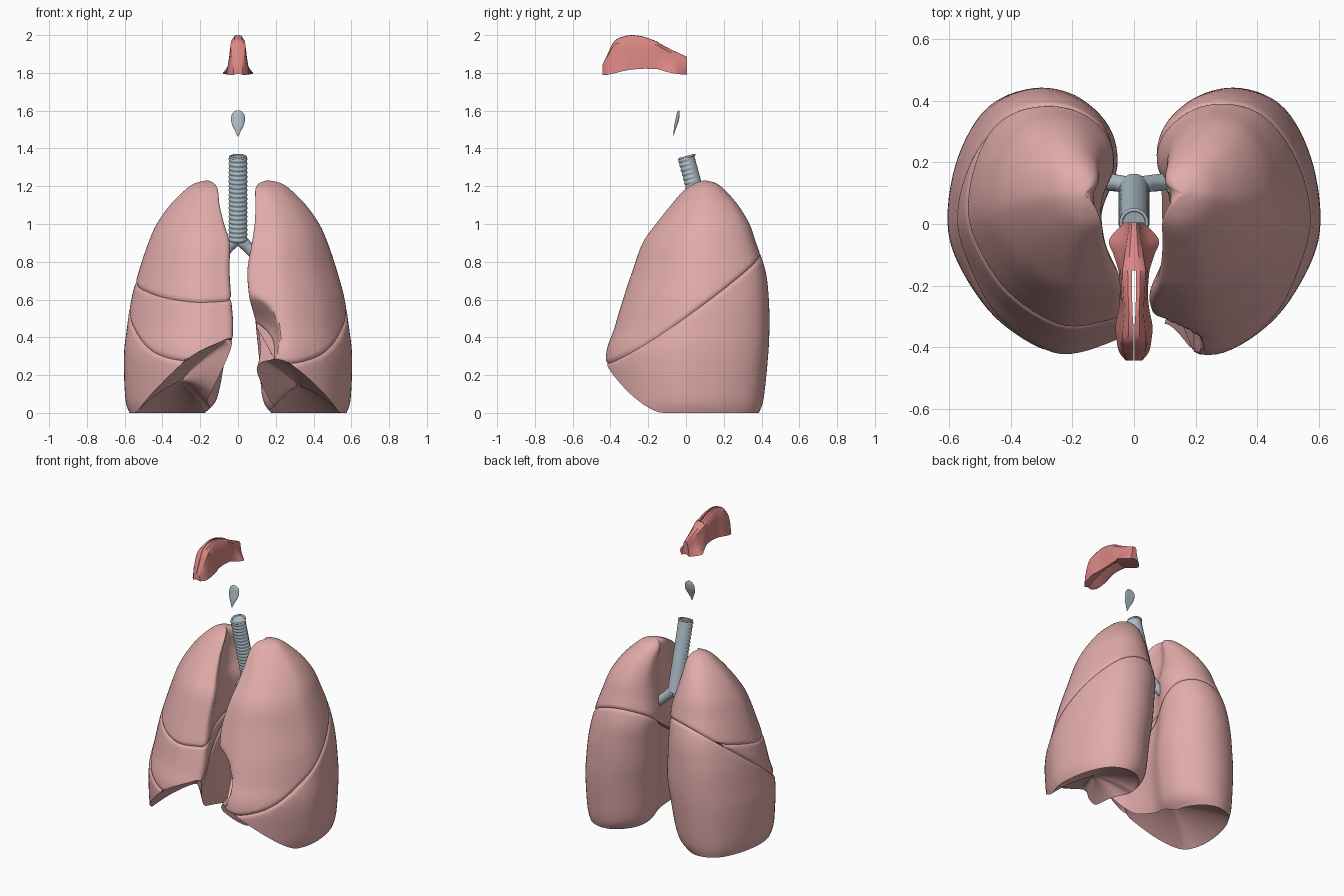
import bpy, bmesh, math
from mathutils import Vector

if "Cube" in bpy.data.objects:
    bpy.data.objects.remove(bpy.data.objects["Cube"], do_unlink=True)


def material(name, rgb):
    m = bpy.data.materials.new(name)
    m.use_nodes = True
    m.diffuse_color = (*rgb, 1)
    node = next(n for n in m.node_tree.nodes if n.type == 'BSDF_PRINCIPLED')
    node.inputs["Base Color"].default_value = (*rgb, 1)
    node.inputs["Roughness"].default_value = 0.6
    return m


PINK = material("lung pink", (0.75, 0.41, 0.40))
GREY = material("cartilage grey blue", (0.42, 0.51, 0.57))
RED = material("nasal red", (0.70, 0.24, 0.23))


def clamp(v):
    return max(0.0, min(1.0, v))


def spline(pts, t, closed=False):
    """Catmull-Rom sample of a list of tuples."""
    n, i = len(pts), math.floor(t)
    f = t - i
    pick = (lambda k: pts[k % n]) if closed else (lambda k: pts[max(0, min(n - 1, k))])
    a, b, c, d = (Vector(pick(i + k)) for k in (-1, 0, 1, 2))
    return b + 0.5 * f * (c - a + f * (2 * a - 5 * b + 4 * c - d + f * (3 * (b - c) + d - a)))


def finish(bm, name, mat, angle=40):
    bmesh.ops.recalc_face_normals(bm, faces=bm.faces)
    me = bpy.data.meshes.new(name)
    bm.to_mesh(me)
    bm.free()
    me.materials.append(mat)
    ob = bpy.data.objects.new(name, me)
    bpy.context.collection.objects.link(ob)
    bpy.ops.object.select_all(action='DESELECT')
    ob.select_set(True)
    bpy.context.view_layer.objects.active = ob
    bpy.ops.object.shade_smooth_by_angle(angle=math.radians(angle))


def loft(bm, rings):
    """Skin a list of closed rings of points and cap both ends."""
    vs = [[bm.verts.new(p) for p in r] for r in rings]
    for a, b in zip(vs, vs[1:]):
        for k in range(len(a)):
            j = (k + 1) % len(a)
            bm.faces.new((a[k], a[j], b[j], b[k]))
    bm.faces.new(vs[0])
    bm.faces.new(vs[-1])


# ---- Lungs: horizontal outline (medial 0 to lateral 1, front -1 to back 1)
OUTLINE = [(.01, -.85), (.13, -.96), (.4, -.98), (.72, -.72), (.94, -.3), (1, .05), (.94, .5),
           (.78, .86), (.54, 1), (.3, .94), (.11, .7), (.06, .38), (.15, 0), (.12, -.45)]
# height, lateral edge, front, back, medial edge of left lung, of right lung
LEVELS = [(0, .575, -.38, .385, .15, .15), (.08, .597, -.405, .41, .1, .08),
          (.3, .604, -.425, .433, .08, .035), (.45, .588, -.38, .44, .065, .02),
          (.6, .565, -.335, .437, .055, .03), (.75, .525, -.285, .42, .045, .04),
          (.9, .475, -.23, .37, .07, .04), (1, .43, -.16, .335, .085, .07),
          (1.1, .36, -.08, .275, .09, .095), (1.18, .28, -.01, .205, .09, .105),
          (1.215, .23, .045, .16, .11, .125), (1.23, .17, .09, .11, .15, .155)]
SIDES, STEPS, BASE = 84, 60, 14
SAMPLES = [spline(LEVELS, (len(LEVELS) - 1) * k / 600) for k in range(601)]


def level_at(z):
    """Section sizes at a height, by halving the sample range."""
    low, high = 0, len(SAMPLES) - 1
    while high - low > 1:
        half = (low + high) // 2
        low, high = (half, high) if SAMPLES[half][0] <= z else (low, half)
    a, b = SAMPLES[low], SAMPLES[high]
    return a.lerp(b, clamp((z - a[0]) / max(b[0] - a[0], 1e-6)))


def lung_mesh(side):
    shape = [spline(OUTLINE, len(OUTLINE) * k / SIDES, True) for k in range(SIDES)]
    rings = []
    for s in range(STEPS + 1):
        height = spline(LEVELS, (len(LEVELS) - 1) * s / STEPS)[0]
        ring = []
        for u, v in shape:
            # the lower border rises towards the front and the midline
            f = clamp((-v - .35) / .65)
            inner = clamp(1 - u) ** 2 * clamp((.5 - v) / 1.4)
            lift = .21 * f ** 1.5 + (.13 if side > 0 else .24) * inner
            z = height + lift * clamp(1 - height / .6)
            _, out, front, back, left, right = level_at(z)
            inn = left if side > 0 else right
            ring.append(Vector((inn + u * (out - inn),
                                (front + back) / 2 + v * (back - front) / 2, z)))
        rings.append(ring)
    # shallow hollow underneath
    rim = rings[0]
    mid = sum(rim, Vector()) / SIDES
    dome = []
    for k in range(1, BASE):
        s = k / BASE
        dome.append([mid + s * (p - mid) + Vector((0, 0, .07 * (1 - s * s))) for p in rim])
    rings = dome + rings
    # heart hollow in the left lung
    if side > 0:
        centre, size = Vector((.03, -.5, .42)), Vector((.2, .36, .25))
        for p in (p for r in rings for p in r):
            d = p - centre
            q = Vector((d.x / size.x, d.y / size.y, d.z / size.z)).length
            if q < 1:
                p.xy = (centre + d / max(q, .25)).xy
                p.z += d.z * (1 / max(q, .5) - 1) * .4
    bm = bmesh.new()
    loft(bm, [[Vector((p.x * side, p.y, p.z)) for p in r] for r in rings])
    bmesh.ops.recalc_face_normals(bm, faces=bm.faces)
    return bm


def lobe(name, side, cuts):
    """Keep the part of a lung behind each cutting plane, with rounded lips."""
    bm = lung_mesh(side)
    for co, no in cuts:
        no = no.normalized()
        for gap in (.02, .012, .005, 0):
            bmesh.ops.bisect_plane(bm, geom=bm.verts[:] + bm.edges[:] + bm.faces[:], dist=1e-5,
                                   plane_co=co - gap * no, plane_no=no, clear_outer=gap == 0)
        bm.normal_update()
        moves = [(v, v.normal * -.01 * clamp(1 + (v.co - co).dot(no) / .02) ** 2)
                 for v in bm.verts]
        for v, m in moves:
            v.co += m
        bmesh.ops.holes_fill(bm, edges=[e for e in bm.edges if e.is_boundary], sides=0)
    finish(bm, name, PINK)


def flip(cut):
    return cut[0], -cut[1]


LEFT_OBLIQUE = (Vector((.38, 0, .54)), Vector((.16, -.7, 1)))
RIGHT_OBLIQUE = (Vector((-.38, 0, .55)), Vector((-.22, -.72, 1)))
LEVEL = (Vector((-.25, -.33, .59)), Vector((0, -.25, 1)))
lobe("left_upper_lobe", 1, [flip(LEFT_OBLIQUE)])
lobe("left_lower_lobe", 1, [LEFT_OBLIQUE])
lobe("right_upper_lobe", -1, [flip(RIGHT_OBLIQUE), flip(LEVEL)])
lobe("right_middle_lobe", -1, [flip(RIGHT_OBLIQUE), LEVEL])
lobe("right_lower_lobe", -1, [RIGHT_OBLIQUE])


# ---- Airways
def tube(name, pts, radii, mat=GREY, ridge=0, sides=28):
    """Round tube; ridge swells regular bands on the front."""
    pts = [Vector(p) for p in pts]
    rings = []
    for i, p in enumerate(pts):
        axis = (pts[min(i + 1, len(pts) - 1)] - pts[max(i - 1, 0)]).normalized()
        a = axis.cross(Vector((0, 1, 0))).normalized()
        b = axis.cross(a)
        ring = []
        for k in range(sides):
            w = 2 * math.pi * k / sides
            d = a * math.cos(w) + b * math.sin(w)
            swell = ridge * math.sin(math.pi * i / 6) ** 2 * clamp(.8 - 2 * d.y)
            flat = 1 - .15 * clamp(d.y) if ridge else 1
            ring.append(p + d * (radii[i] * flat + swell))
        rings.append(ring)
    bm = bmesh.new()
    loft(bm, rings)
    finish(bm, name, mat, 50)


TOP, FORK = Vector((0, .005, 1.355)), Vector((0, .125, .91))
count = 19 * 6
tube("trachea", [TOP.lerp(FORK, i / count) for i in range(count + 1)],
     [.046] * (count + 1), ridge=.005)
# raised lip around the mouth of the windpipe
bpy.ops.mesh.primitive_torus_add(location=TOP, rotation=(.26, 0, 0), major_radius=.042,
                                 minor_radius=.006, major_segments=32, minor_segments=8)
mouth = bpy.context.object
mouth.name = "trachea_mouth"
mouth.data.materials.append(GREY)
bpy.ops.object.shade_smooth()

for name, side, end in (("left", 1, (.17, .15, .77)), ("right", -1, (-.14, .15, .79))):
    path = [(side * .008, .118, .95), (side * .03, .13, .9), end]
    pts = [spline(path, 2 * i / 30) for i in range(31)]
    tube(name + "_bronchus", pts, [.034 - .008 * i / 30 for i in range(31)], ridge=.003)
    # branches and vessels entering the lung
    root = Vector((side * .1, .14, .82))
    for k, (dy, dz) in enumerate(((-.09, .07), (-.1, -.05), (.02, -.14))):
        tip = root + Vector((side * .08, dy, dz))
        tube(f"{name}_branch_{k + 1}", [root.lerp(tip, i / 4) for i in range(5)],
             [.016] * 5, PINK if k == 1 else GREY, sides=14)

# ---- Epiglottis: curved leaf, half width by height
LEAF = [(1.463, .003, -.066), (1.49, .014, -.062), (1.52, .029, -.055),
        (1.55, .037, -.047), (1.58, .033, -.042), (1.597, .018, -.04), (1.602, .004, -.04)]
rings = []
for s in range(25):
    z, w, y = spline(LEAF, 6 * s / 24)
    ring = []
    for k in range(20):
        a = 2 * math.pi * k / 20
        ring.append((w * math.cos(a), y + .25 * w * math.sin(a) + .15 * w * math.cos(a) ** 2, z))
    rings.append(ring)
bm = bmesh.new()
loft(bm, rings)
finish(bm, "epiglottis", GREY)

# ---- Nasal cavity: y, inner gap, top half width, bottom half width, bottom, top
FRONT = [(-.15, .006, .03, .05, 1.82, 1.965), (-.22, .006, .028, .045, 1.822, 1.99),
         (-.28, .005, .025, .05, 1.818, 2), (-.33, .002, .028, .06, 1.81, 1.993),
         (-.38, .001, .031, .056, 1.797, 1.968), (-.415, .001, .028, .048, 1.79, 1.9),
         (-.443, .001, .016, .026, 1.79, 1.84)]
BACK = [(.005, 0, .012, .03, 1.79, 1.885), (-.05, 0, .018, .08, 1.795, 1.91),
        (-.1, 0, .024, .066, 1.805, 1.935), (-.15, 0, .03, .05, 1.82, 1.963)]


def nasal_half(name, table, side):
    rings = []
    for s in range(25):
        y, gap, top, low, z0, z1 = spline(table, (len(table) - 1) * s / 24)
        h = z1 - z0
        section = [(gap, z0 + .12 * h), (gap, z1), (gap + .6 * (top - gap), z1 - .01 * h),
                   (1.25 * top, z1 - .13 * h), (1.45 * top, z0 + .6 * h),
                   (.7 * top + .5 * low, z0 + .3 * h), (low, z0), (.75 * low, z0 + .02 * h)]
        rings.append([(side * x, y, z) for x, z in section])
    bm = bmesh.new()
    loft(bm, rings)
    finish(bm, name, RED, 35)


for label, side in (("left", 1), ("right", -1)):
    nasal_half(label + "_nasal_front", FRONT, side)
    nasal_half(label + "_nasal_back", BACK, side)
